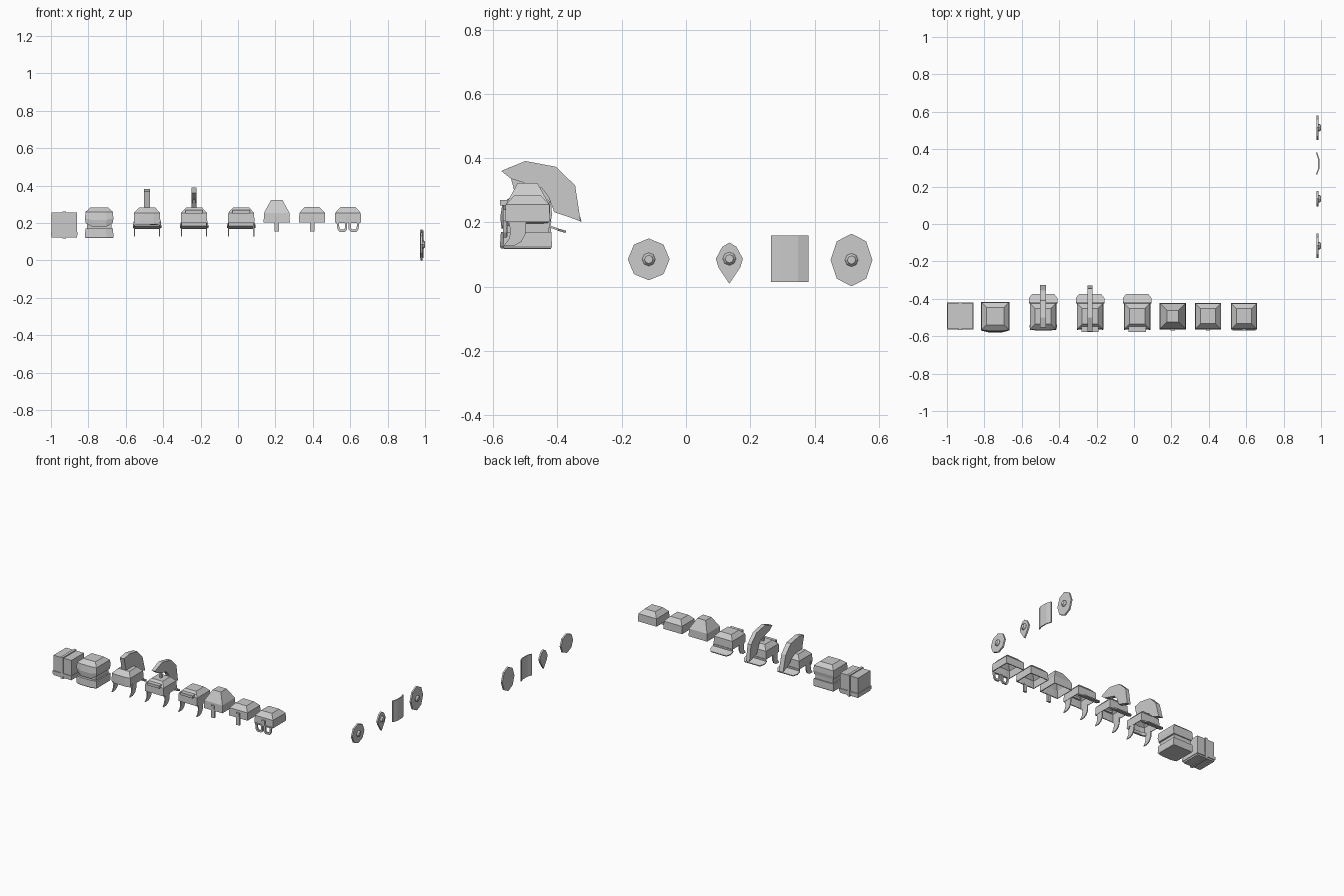
import bpy, bmesh, math
from mathutils import Vector

if "Cube" in bpy.data.objects:
    bpy.data.objects.remove(bpy.data.objects["Cube"])

CY = -0.493  # row of helmets


def finish(name, bm, thick=0):
    bmesh.ops.recalc_face_normals(bm, faces=bm.faces)
    me = bpy.data.meshes.new(name)
    bm.to_mesh(me)
    bm.free()
    ob = bpy.data.objects.new(name, me)
    bpy.context.collection.objects.link(ob)
    if thick:
        m = ob.modifiers.new("thickness", 'SOLIDIFY')
        m.thickness = thick
        m.offset = -1
    return ob


def loft(name, rings, closed_bottom=True, thick=0):
    bm = bmesh.new()
    rows = [[bm.verts.new(p) for p in r] for r in rings]
    n = len(rows[0])
    for a, b in zip(rows, rows[1:]):
        for i in range(n):
            j = (i + 1) % n
            bm.faces.new((a[i], a[j], b[j], b[i]))
    bm.faces.new(rows[-1])
    if closed_bottom:
        bm.faces.new(rows[0])
    return finish(name, bm, thick)


def ring(x, z, h, bulge=0, drop=0):
    # square outline with an optional bowed, lowered front
    f = CY - h
    return [(x - h, CY + h, z), (x - h, f, z), (x - h * .5, f - bulge, z - drop),
            (x + h * .5, f - bulge, z - drop), (x + h, f, z), (x + h, CY + h, z)]


def prism(name, pts, axis, a, b):
    # profile extruded along x (pts = y,z), y (pts = x,z) or z (pts = x,y)
    def place(p, d):
        q = list(p)
        q.insert(axis, d)
        return q
    return loft(name, [[place(p, a) for p in pts], [place(p, b) for p in pts]])


def box(name, x0, x1, y0, y1, z0, z1):
    return prism(name, [(x0, y0), (x1, y0), (x1, y1), (x0, y1)], 2, z0, z1)


# --- closed box helmet with reinforcing bands
x = -0.929
box("box_helmet", x - .067, x + .067, CY - .067, CY + .067, .122, .257)
box("box_helmet_upright_band", x - .009, x + .009, CY - .073, CY + .073, .117, .263)
box("box_helmet_level_band", x - .071, x + .071, CY - .072, CY + .072, .133, .153)

# --- visored helmet: skull, eye slit, chin piece
x = -0.742
loft("visor_helmet_skull", [ring(x, .2, .072, .009, .02), ring(x, .225, .076, .009, .008),
                            ring(x, .26, .073, .005), ring(x, .284, .046)])
box("visor_helmet_liner", x - .065, x + .065, CY - .065, CY + .066, .135, .225)
loft("visor_helmet_chin", [ring(x, .119, .073, .01), ring(x, .126, .076, .01),
                           ring(x, .17, .074, .009)])


# --- three open helmets with neck guard and cheek plates
def open_helmet(x, label, round_front):
    b = .006 if round_front else 0
    loft(label + "_skull", [ring(x, .2, .071, b), ring(x, .255, .069, b),
                            ring(x, .284, .042)], False, .006)
    # neck wall and flared guard
    bm = bmesh.new()
    rows = [[(-.071, CY + .067, .203), (.071, CY + .067, .203)],
            [(-.076, CY + .067, .185), (.076, CY + .067, .185)],
            [(-.076, CY + .095, .174), (.076, CY + .095, .174)],
            [(-.058, CY + .118, .167), (.058, CY + .118, .167)]]
    vs = [[bm.verts.new((x + p[0], p[1], p[2])) for p in r] for r in rows]
    for a, c in zip(vs, vs[1:]):
        bm.faces.new((a[0], a[1], c[1], c[0]))
    # side wings of the neck guard
    finish(label + "_neck_guard", bm, .007)
    cheek = [(-.553, .205), (-.497, .205), (-.499, .165), (-.512, .14),
             (-.535, .127), (-.567, .127), (-.55, .15), (-.546, .175)]
    for s in (-1, 1):
        prism(label + "_cheek_plate", cheek, 0, x + s * .064, x + s * .07)
    if round_front:
        # curved brow strip
        front = [(-.074, -.552), (-.04, -.57), (.04, -.57), (.074, -.552)]
        pts = front + [(px, py + .014) for px, py in reversed(front)]
        loft(label + "_brow", [[(x + px, py, z - abs(px) * .16) for px, py in pts]
                               for z in (.2, .22)])
    else:
        # straight brow bar
        box(label + "_brow", x - .046, x + .046, -.578, -.545, .252, .27)


open_helmet(-.486, "round_brow_helmet", True)
open_helmet(-.235, "crested_helmet", False)
open_helmet(.017, "plain_helmet", False)

# --- crests
prism("tall_crest", [(-.553, .37), (-.5, .382), (-.41, .366), (-.355, .31), (-.325, .202),
                     (-.385, .225), (-.42, .262), (-.45, .28), (-.53, .28)],
      0, -.486 - .016, -.486 + .016)
prism("arched_crest", [(-.575, .36), (-.5, .391), (-.405, .373), (-.345, .315), (-.328, .204),
                       (-.41, .232), (-.428, .28), (-.45, .308), (-.5, .322), (-.545, .336)],
      0, -.235 - .013, -.235 + .013)
box("crest_post", -.241, -.229, -.5, -.484, .28, .335)

# --- three simple helmets with face guards
for cx, label in ((.207, "tall_cap"), (.396, "nasal_cap"), (.588, "spectacle_cap")):
    top = [ring(cx, .322, .031)] if cx < .3 else [ring(cx, .285, .04)]
    loft(label + "_skull", [ring(cx, .203, .07), ring(cx, .255, .068)] + top, False, .007)
    if cx < .5:
        prism(label + "_nose_bar", [(cx - .012, .215), (cx + .012, .215),
                                    (cx + .012, .156), (cx - .012, .156)], 1, -.568, -.556)
    box(label + "_brow_ridge", cx - .011, cx + .011, -.569, -.555, .203, .24)

# --- spectacle guard: two framed eye holes
for s in (-1, 1):
    outer = [(.004, .208), (.062, .208), (.056, .168), (.046, .153), (.016, .153), (.004, .166)]
    inner = [(.016, .201), (.049, .201), (.046, .175), (.04, .165), (.021, .165), (.016, .173)]
    bm = bmesh.new()
    L = [[bm.verts.new((.588 + s * px, y, pz)) for px, pz in pts]
         for pts, y in ((outer, -.569), (inner, -.569), (inner, -.557), (outer, -.557))]
    for k in range(4):
        a, c = L[k], L[(k + 1) % 4]
        for i in range(6):
            j = (i + 1) % 6
            bm.faces.new((a[i], a[j], c[j], c[i]))
    finish("eye_guard", bm)


# --- shields facing +x
def shield(label, pts, y, z):
    loft(label, [[(.976, y + p[0], z + p[1]) for p in pts],
                 [(.987, y + p[0], z + p[1]) for p in pts]])

    def circle(r, px):
        return [(px, y + r * math.cos(math.tau * i / 8), z + r * math.sin(math.tau * i / 8))
                for i in range(8)]
    loft(label + "_boss", [circle(.021, .985), circle(.02, .992), circle(.013, 1.0)])


def disc(ry, rz):
    return [(ry * math.cos(math.tau * i / 8), rz * math.sin(math.tau * i / 8)) for i in range(8)]


shield("round_shield", disc(.065, .065), -.116, .085)
shield("oval_shield", disc(.065, .082), .515, .083)
shield("teardrop_shield", [(-.022, .037), (0, .05), (.022, .037), (.042, 0), (.034, -.027),
                           (0, -.078), (-.034, -.027), (-.042, 0)], .135, .087)
bow = [(.973, .265), (.984, .297), (.984, .349), (.973, .381)]
prism("curved_shield", bow + [(px + .007, py) for px, py in reversed(bow)], 2, .014, .159)
